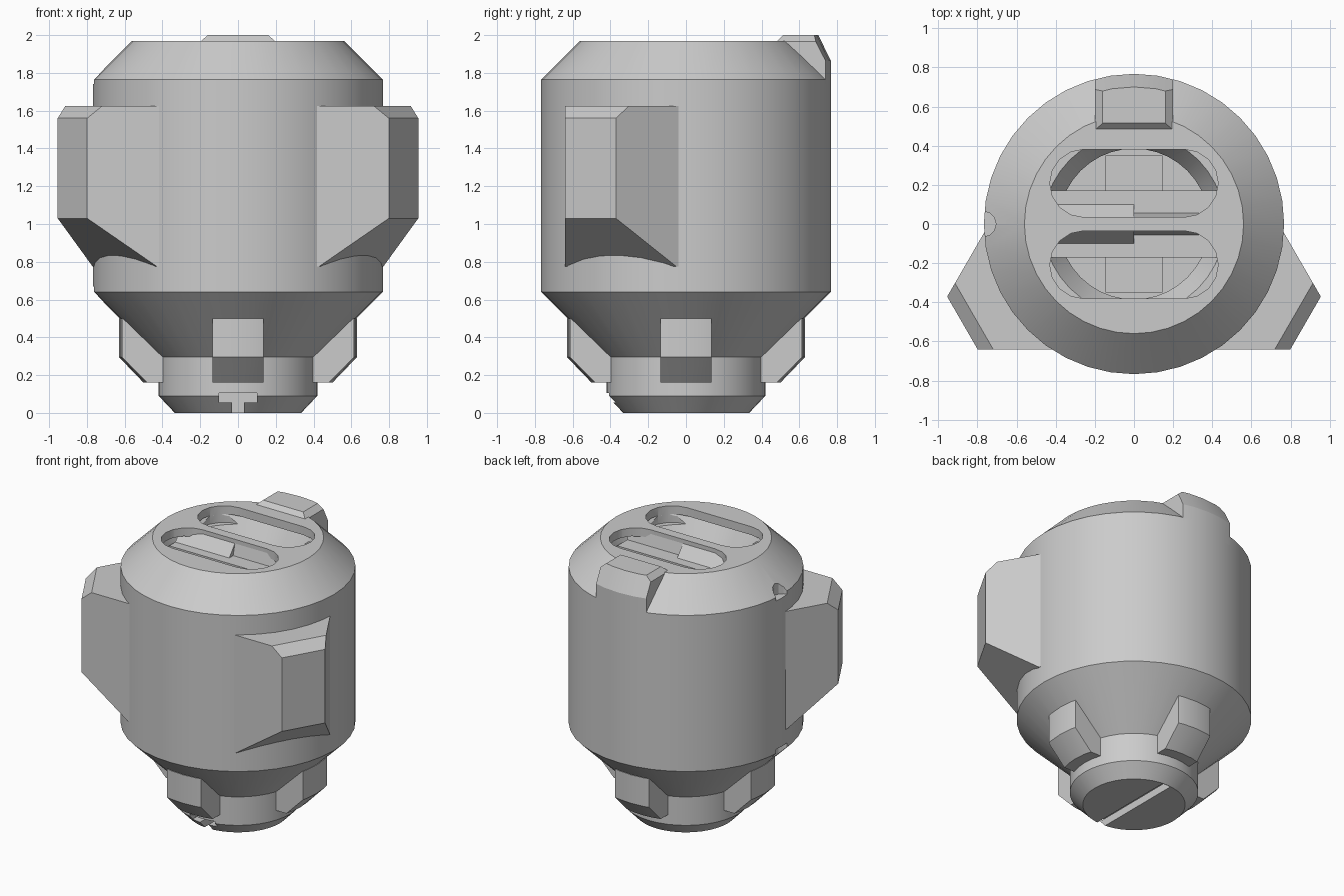
import bpy, bmesh, math
from mathutils import Vector, Matrix

cube = bpy.data.objects.get("Cube")
if cube:
    bpy.data.objects.remove(cube, do_unlink=True)

grey = bpy.data.materials.new("plain_grey")
grey.use_nodes = True
GREY = (0.6, 0.6, 0.6, 1)
grey.diffuse_color = GREY
grey.node_tree.nodes["Principled BSDF"].inputs["Base Color"].default_value = GREY


def finish(name, bm):
    bmesh.ops.recalc_face_normals(bm, faces=bm.faces)
    mesh = bpy.data.meshes.new(name)
    bm.to_mesh(mesh)
    bm.free()
    mesh.materials.append(grey)
    ob = bpy.data.objects.new(name, mesh)
    bpy.context.collection.objects.link(ob)
    return ob


def lathe(name, profile, steps=40, centre=(0, 0, 0)):
    """Solid of revolution; the profile starts and ends on the axis."""
    bm = bmesh.new()
    vs = [bm.verts.new((r, 0, z)) for r, z in profile]
    es = [bm.edges.new(pair) for pair in zip(vs, vs[1:])]
    bmesh.ops.spin(bm, geom=vs + es, axis=(0, 0, 1), cent=(0, 0, 0),
                   angle=math.tau, steps=steps, use_duplicate=False)
    bmesh.ops.remove_doubles(bm, verts=bm.verts, dist=1e-4)
    bmesh.ops.translate(bm, vec=centre, verts=bm.verts)
    return finish(name, bm)


def prism(name, points, along, start, end):
    """Extrude a 2D outline along the x, y or z axis."""
    place = {"x": lambda a, b, t: (t, a, b),
             "y": lambda a, b, t: (a, t, b),
             "z": lambda a, b, t: (a, b, t)}[along]
    bm = bmesh.new()
    face = bm.faces.new([bm.verts.new(place(a, b, start)) for a, b in points])
    new = bmesh.ops.extrude_face_region(bm, geom=[face])["geom"]
    shift = Vector(place(0, 0, end - start))
    bmesh.ops.translate(bm, vec=shift,
                        verts=[v for v in new if isinstance(v, bmesh.types.BMVert)])
    return finish(name, bm)


def hull(name, points):
    bm = bmesh.new()
    for p in points:
        bm.verts.new(p)
    bmesh.ops.convex_hull(bm, input=bm.verts)
    bmesh.ops.dissolve_limit(bm, angle_limit=0.01, verts=bm.verts, edges=bm.edges)
    return finish(name, bm)


def rect(a0, a1, b0, b1):
    return [(a0, b0), (a1, b0), (a1, b1), (a0, b1)]


def boolean(ob, tool, operation):
    """Apply a boolean at once and drop the helper."""
    mod = ob.modifiers.new("bool", "BOOLEAN")
    mod.operation, mod.object, mod.solver = operation, tool, "EXACT"
    deps = bpy.context.evaluated_depsgraph_get()
    mesh = bpy.data.meshes.new_from_object(ob.evaluated_get(deps))
    ob.modifiers.clear()
    ob.data = mesh
    bpy.data.objects.remove(tool, do_unlink=True)


def smooth(ob):
    bpy.ops.object.select_all(action="DESELECT")
    ob.select_set(True)
    bpy.context.view_layer.objects.active = ob
    bpy.ops.object.shade_smooth_by_angle(angle=math.radians(25))


# Main body
body = lathe("body", [(0, 0), (0.335, 0), (0.42, 0.09), (0.42, 0.295), (0.767, 0.64),
                      (0.767, 1.765), (0.56, 1.97), (0, 1.97)])

# Funnel-shaped hollow below the lid
boolean(body, lathe("well", [(0, 1.3), (0.385, 1.3), (0.385, 1.72),
                             (0.5, 1.91), (0, 1.91)]), "DIFFERENCE")

# Two rounded slots through the lid
for side in (-1, 1):
    outline = []
    for end in (1, -1):
        for i in range(9):
            a = -math.pi / 2 + math.pi * i / 8
            outline.append((end * (0.257 + 0.173 * math.cos(a)),
                            side * 0.208 + end * 0.173 * math.sin(a)))
    boolean(body, prism("slot", outline, "z", 1.85, 2.1), "DIFFERENCE")

# Blind T-shaped groove in the foot
tee = [(-0.033, -0.1), (0.033, -0.1), (0.033, 0.055), (0.1, 0.055),
       (0.1, 0.105), (-0.1, 0.105), (-0.1, 0.055), (-0.033, 0.055)]
boolean(body, prism("groove", tee, "y", -0.6, 0.33), "DIFFERENCE")

# Small notches on the upper and lower rims
for low, high in ((1.74, 2.0), (0.5, 0.67)):
    boolean(body, lathe("notch", [(0, low), (0.065, low), (0.065, high), (0, high)],
                        12, (-0.77, 0, 0)), "DIFFERENCE")
smooth(body)

# Stepped divider under the lid, steeper on one half
for name, x0, x1, flare in (("divider_right", -0.43, 0, 0.1), ("divider_left", 0, 0.43, 0.055)):
    half = [(0.035, 1.94), (flare, 1.86), (0.17, 1.86), (0.17, 1.78)]
    prism(name, half + [(-y, z) for y, z in reversed(half)], "x", x0, x1)

# Raised strip on the floor of the hollow
prism("floor_strip", rect(-0.145, 0.145, -0.35, 0.35), "z", 1.29, 1.33)

# Side fins, flaring toward the body
fin_profile = [(0.5, 0.775), (0.692, 0.775), (1.012, 1.03),
               (1.012, 1.56), (0.943, 1.625), (0.5, 1.625)]
for name, angle in (("left_fin", -30), ("right_fin", 210)):
    turn = Matrix.Rotation(math.radians(angle), 3, "Z")
    hull(name, [turn @ Vector((r, s * (0.156 + (1.012 - r) * 0.577), z))
                for r, z in fin_profile for s in (-1, 1)])

# Four lugs around the neck
for name, angle in (("left_lug", 0), ("back_lug", 90), ("right_lug", 180), ("front_lug", 270)):
    lug = lathe(name, [(0, 0.16), (0.5, 0.16), (0.63, 0.295), (0.63, 0.5), (0, 0.5)])
    block = prism("block", rect(0.3, 0.8, -0.135, 0.135), "z", 0.1, 0.6)
    block.data.transform(Matrix.Rotation(math.radians(angle), 4, "Z"))
    boolean(lug, block, "INTERSECT")
    smooth(lug)

# Chamfered tab at the back of the shoulder
tab = lathe("back_tab", [(0, 1.7), (0.767, 1.7), (0.767, 1.865), (0.7, 2.0), (0, 2.0)])
corners = [(s * x, y, z) for s in (-1, 1)
           for x, y, z in ((0.2, 0.48, 1.6), (0.2, 0.48, 1.965), (0.16, 0.515, 2.0),
                           (0.16, 0.9, 2.0), (0.2, 0.9, 1.965), (0.2, 0.9, 1.6))]
boolean(tab, hull("tab_block", corners), "INTERSECT")
# Keep the tab clear of the hollow
boolean(tab, prism("tab_trim", [(0.4, 1.6), (0.74, 1.6), (0.74, 1.74), (0.5, 1.96), (0.4, 1.96)],
                   "x", -0.5, 0.5), "DIFFERENCE")
smooth(tab)
